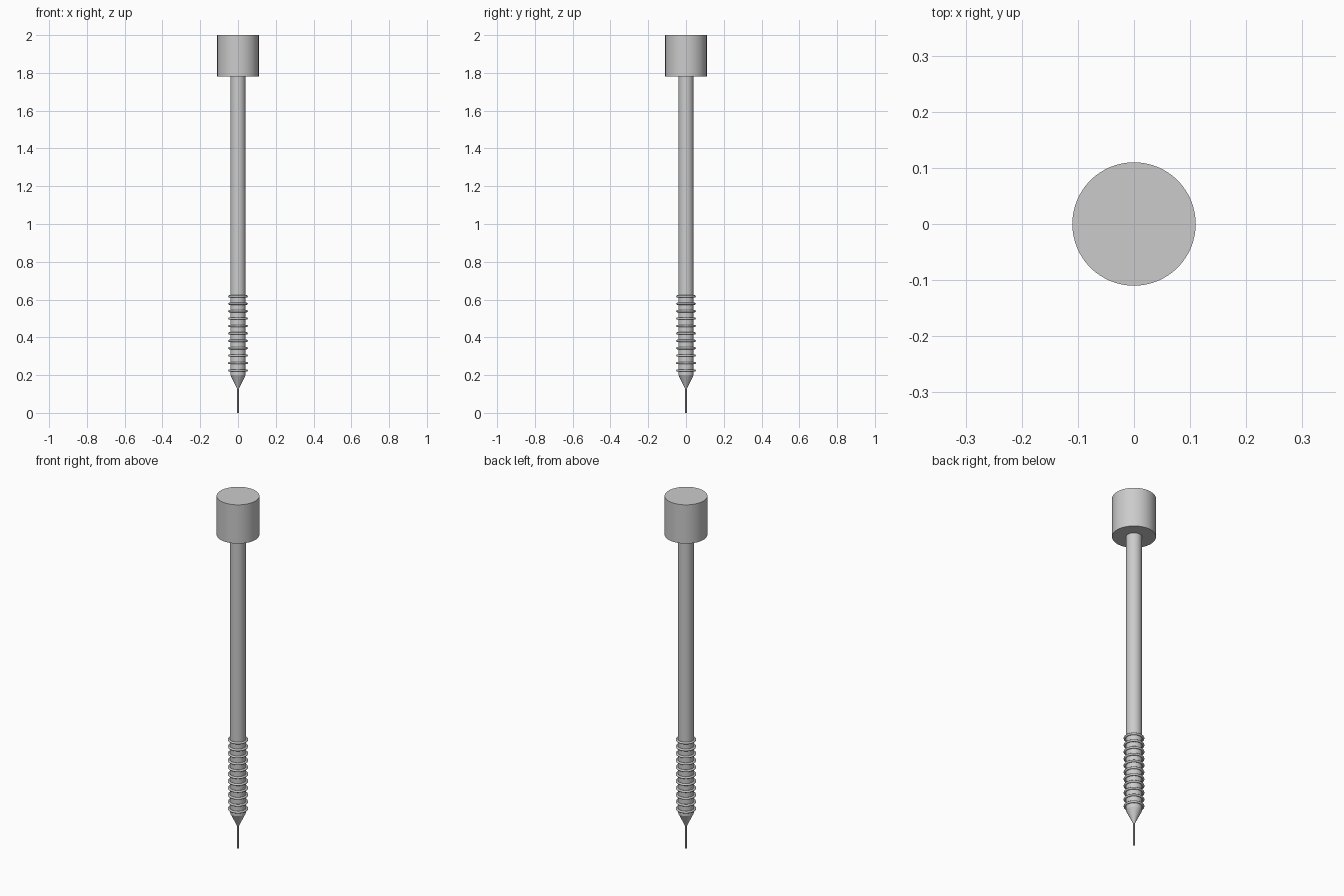
import bpy, math

if "Cube" in bpy.data.objects:
    bpy.data.objects.remove(bpy.data.objects["Cube"])

steel = bpy.data.materials.new("steel_grey")
steel.diffuse_color = (0.6, 0.6, 0.6, 1)
steel.use_nodes = True
steel.node_tree.nodes["Principled BSDF"].inputs["Base Color"].default_value = steel.diffuse_color


def finish(name):
    ob = bpy.context.object
    ob.name = name
    ob.data.materials.append(steel)
    bpy.ops.object.shade_smooth_by_angle(angle=math.radians(35))
    return ob


def tapered(name, r_low, r_high, z0, z1, sides=48):
    bpy.ops.mesh.primitive_cone_add(vertices=sides, radius1=r_low, radius2=r_high,
                                    depth=z1 - z0, location=(0, 0, (z0 + z1) / 2))
    return finish(name)


# head, shaft, tapered point and fine needle
tapered("head", 0.11, 0.11, 1.78, 2.0, 64)
tapered("shaft", 0.04, 0.04, 0.2, 1.78)
tapered("point", 0.004, 0.04, 0.125, 0.2)
tapered("needle", 0.004, 0.004, 0.0, 0.13, 16)

# grip rings around the lower shaft
for i in range(11):
    bpy.ops.mesh.primitive_torus_add(location=(0, 0, 0.225 + i * 0.0392),
                                     major_radius=0.046, minor_radius=0.006,
                                     major_segments=48, minor_segments=12)
    finish(f"grip_ring_{i + 1}")
